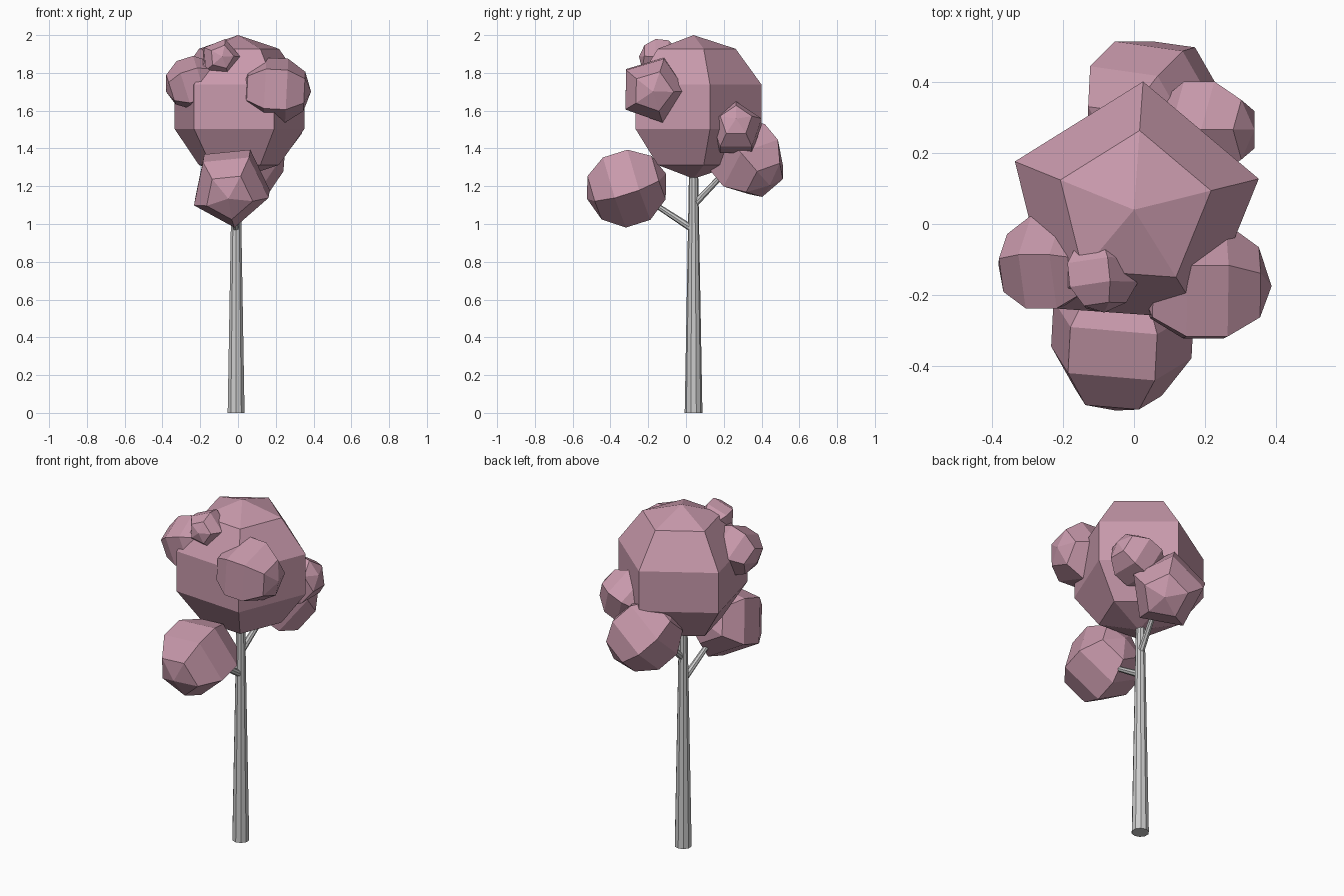
import bpy, bmesh
from math import sin, cos, pi
from mathutils import Vector, Matrix

if "Cube" in bpy.data.objects:
    bpy.data.objects.remove(bpy.data.objects["Cube"])

pink = bpy.data.materials.new("blossom")
pink.diffuse_color = (0.58, 0.32, 0.41, 1)
pink.use_nodes = True
pink.node_tree.nodes["Principled BSDF"].inputs["Base Color"].default_value = pink.diffuse_color


def add_object(name, bm, material=None):
    bmesh.ops.recalc_face_normals(bm, faces=bm.faces[:])
    mesh = bpy.data.meshes.new(name)
    bm.to_mesh(mesh)
    bm.free()
    if material:
        mesh.materials.append(material)
    obj = bpy.data.objects.new(name, mesh)
    bpy.context.collection.objects.link(obj)
    return obj


def foliage(name, centre, radius, axis, toward):
    """Five-sided, five-ring ball: pole along axis, one ring corner toward a direction."""
    z = Vector(axis).normalized()
    t = Vector(toward)
    x = (t - z * t.dot(z)).normalized()
    y = z.cross(x)
    c = Vector(centre)
    bm = bmesh.new()
    top = bm.verts.new(c + z * radius)
    bottom = bm.verts.new(c - z * radius)
    rings = []
    for i in range(1, 5):
        a = i * pi / 5
        rings.append([bm.verts.new(c + radius * (z * cos(a) + sin(a) *
                      (x * cos(k * 2 * pi / 5) + y * sin(k * 2 * pi / 5))))
                      for k in range(5)])
    for k in range(5):
        n = (k + 1) % 5
        bm.faces.new((top, rings[0][k], rings[0][n]))
        bm.faces.new((bottom, rings[3][n], rings[3][k]))
        for lo, hi in zip(rings, rings[1:]):
            bm.faces.new((lo[k], hi[k], hi[n], lo[n]))
    return add_object(name, bm, pink)


def limb(name, start, end, r1, r2, sides):
    """Tapered stick between two points."""
    a, b = Vector(start), Vector(end)
    d = b - a
    m = Matrix.Translation((a + b) / 2) @ d.to_track_quat('Z', 'Y').to_matrix().to_4x4()
    bm = bmesh.new()
    bmesh.ops.create_cone(bm, cap_ends=True, segments=sides, radius1=r1,
                          radius2=r2, depth=d.length, matrix=m)
    return add_object(name, bm)


# Trunk and branches
limb("trunk", (-0.01, 0.04, 0), (-0.01, 0.04, 1.4), 0.047, 0.022, 10)
limb("front_branch", (-0.01, 0.04, 0.97), (-0.03, -0.22, 1.14), 0.019, 0.013, 8)
limb("back_branch", (-0.01, 0.04, 1.10), (0.04, 0.25, 1.32), 0.019, 0.013, 8)

# Crown
foliage("main_crown", (0, 0.04, 1.62), 0.38, (0, 0, 1), (cos(1.5), sin(1.5), 0))

# Smaller foliage clumps
foliage("front_low_clump", (-0.04, -0.315, 1.2), 0.22, (-0.05, -0.95, -0.3), (0.1, 0, -1))
foliage("back_low_clump", (0.045, 0.33, 1.34), 0.21, (0.5, 0.5, -0.6), (0, 0.3, 1))
foliage("right_clump", (0.2, -0.175, 1.71), 0.187, (1, 0, -0.05), (0, 0.35, 1))
foliage("left_clump", (-0.24, -0.115, 1.745), 0.148, (-0.95, 0, -0.3), (0, 0.2, 1))
foliage("front_top_clump", (-0.095, -0.14, 1.875), 0.11, (0.1, -0.95, 0.1), (0.25, 0, 1))
foliage("back_right_clump", (0.2, 0.265, 1.5), 0.15, (0.92, 0, 0.38), (0, 0, 1))
